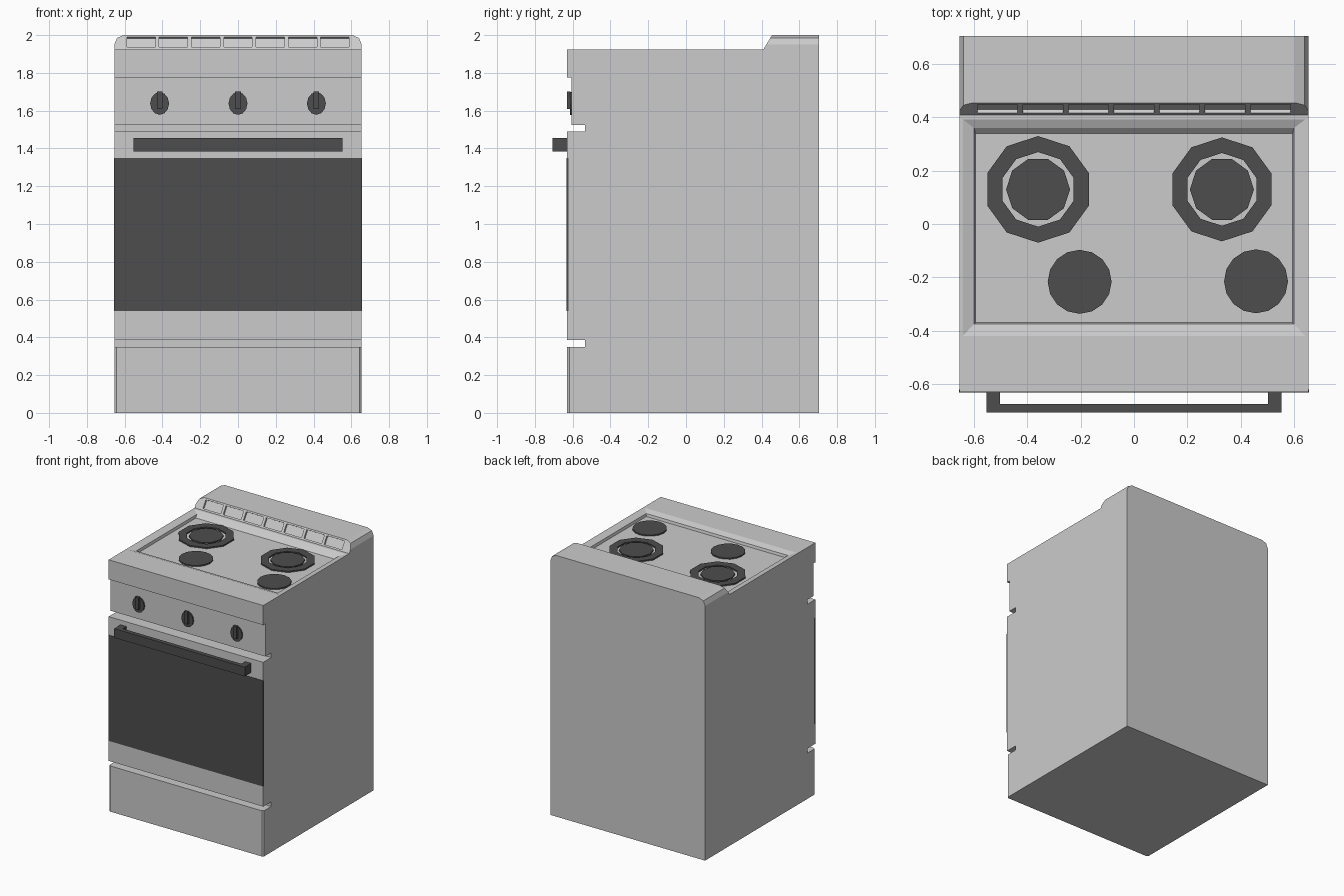
import bpy, bmesh, math
from mathutils import Matrix, Vector

if "Cube" in bpy.data.objects:
    bpy.data.objects.remove(bpy.data.objects["Cube"])

W = 0.655          # half width
FLOOR = 1.89       # recessed cooktop level

dark = bpy.data.materials.new("dark_enamel")
dark.diffuse_color = (0.075, 0.075, 0.075, 1)
dark.use_nodes = True
dark.node_tree.nodes["Principled BSDF"].inputs["Base Color"].default_value = dark.diffuse_color


def finish(name, bm, mat=None):
    bmesh.ops.recalc_face_normals(bm, faces=bm.faces)
    me = bpy.data.meshes.new(name)
    bm.to_mesh(me)
    bm.free()
    ob = bpy.data.objects.new(name, me)
    bpy.context.collection.objects.link(ob)
    if mat:
        me.materials.append(mat)
    return ob


def add_box(bm, x, y, z):
    m = Matrix.Translation([(a + b) / 2 for a, b in (x, y, z)])
    m = m @ Matrix.Diagonal([b - a for a, b in (x, y, z)] + [1])
    bmesh.ops.create_cube(bm, size=1, matrix=m)


def disc(name, x, y, r, n, height=0.01):
    bm = bmesh.new()
    m = Matrix.Translation((x, y, FLOOR + height / 2)) @ Matrix.Rotation(math.pi / 2, 4, 'Z')
    bmesh.ops.create_cone(bm, cap_ends=True, segments=n, radius1=r, radius2=r, depth=height, matrix=m)
    return finish(name, bm, dark)


def ring(name, x, y, r_out, r_in, n, height=0.01):
    bm = bmesh.new()
    loops = []
    for i in range(n):
        a = math.pi / 2 + i * math.tau / n
        loops.append([bm.verts.new((x + r * math.cos(a), y + r * math.sin(a), z))
                      for r, z in ((r_out, FLOOR - 0.002), (r_out, FLOOR + height),
                                   (r_in, FLOOR + height), (r_in, FLOOR - 0.002))])
    for i in range(n):
        p, q = loops[i], loops[(i + 1) % n]
        for k in range(4):
            bm.faces.new((p[k], p[(k + 1) % 4], q[(k + 1) % 4], q[k]))
    return finish(name, bm, dark)


# Body: side profile (y, z) with the two front gaps and the backsplash, extruded across x
profile = [(-.63, 0), (-.63, .35), (-.535, .35), (-.535, .385), (-.63, .385), (-.63, 1.49),
           (-.535, 1.49), (-.535, 1.525), (-.605, 1.525), (-.605, 1.775), (-.63, 1.775),
           (-.63, 1.925), (.41, 1.925), (.455, 2), (.705, 2), (.705, 0)]
bm = bmesh.new()
face = bm.faces.new([bm.verts.new((-W, y, z)) for y, z in profile])
ext = bmesh.ops.extrude_face_region(bm, geom=[face])
bmesh.ops.translate(bm, vec=(2 * W, 0, 0), verts=[v for v in ext['geom'] if isinstance(v, bmesh.types.BMVert)])
bmesh.ops.recalc_face_normals(bm, faces=bm.faces)


def side_edges(test):
    return [e for e in bm.edges if e.verts[0].co.x * e.verts[1].co.x > 0 and all(test(v.co) for v in e.verts)]


# Rounded backsplash corners and eased drawer corners
bmesh.ops.bevel(bm, geom=side_edges(lambda c: c.z > 1.99), offset=.05, segments=2, profile=.5, affect='EDGES')
bmesh.ops.bevel(bm, geom=side_edges(lambda c: c.y < -.62 and c.z < .36), offset=.012, segments=1,
                profile=.5, affect='EDGES')
body = finish("stove_body", bm)

# Cutter for the cooktop recess: stacked rectangles (half width, front y, back y, z)
bm = bmesh.new()
rows = []
for hx, y0, y1, z in ((.595, -.37, .34, FLOOR), (.6, -.375, .36, 1.91), (.642, -.42, .392, 1.925),
                      (.642, -.42, .392, 1.96)):
    rows.append([bm.verts.new(p) for p in ((-hx, y0, z), (hx, y0, z), (hx, y1, z), (-hx, y1, z))])
for a, b in zip(rows, rows[1:]):
    for k in range(4):
        bm.faces.new((a[k], a[(k + 1) % 4], b[(k + 1) % 4], b[k]))
bm.faces.new(rows[0])
bm.faces.new(rows[-1])
recess = finish("recess_cutter", bm)

# Cutter for the seven vent pockets on the sloped backsplash face
bm = bmesh.new()
slope = Matrix.Rotation(-math.atan2(.045, .075), 4, 'X')
for i in range(7):
    m = Matrix.Translation(((i - 3) * .171, .4325, 1.963)) @ slope @ Matrix.Diagonal((.15, .03, .063, 1))
    bmesh.ops.create_cube(bm, size=1, matrix=m)
vents = finish("vent_cutter", bm)

for cutter in (recess, vents):
    cutter.hide_render = True
    mod = body.modifiers.new("cut", 'BOOLEAN')
    mod.operation, mod.solver, mod.object = 'DIFFERENCE', 'EXACT', cutter
    bpy.context.view_layer.objects.active = body
    bpy.ops.object.modifier_apply(modifier=mod.name)
    bpy.data.objects.remove(cutter)

# Burners: two ringed plates at the back, two small plates at the front
for side, x, r in (("left", -.36, .2), ("right", .33, .195)):
    ring(f"{side}_burner_ring", x, .13, r, r * .7, 10)
    disc(f"{side}_burner_plate", x, .13, .12, 10)
disc("left_small_burner", -.204, -.217, .12, 16)
disc("right_small_burner", .458, -.215, .12, 16)

# Oven glass wrapping slightly around the door front
bm = bmesh.new()
add_box(bm, (-W - .001, W + .001), (-.633, -.622), (.54, 1.35))
finish("oven_glass", bm, dark)

# Door handle: bar with two standoffs
bm = bmesh.new()
add_box(bm, (-.553, .553), (-.708, -.675), (1.385, 1.455))
for s in (-1, 1):
    add_box(bm, sorted((s * .503, s * .553)), (-.675, -.628), (1.385, 1.455))
finish("door_handle", bm, dark)

# Control knobs: faceted oval base with a grip bar
for label, x in (("left", -.415), ("middle", 0), ("right", .415)):
    bm = bmesh.new()
    m = Matrix.Translation((x, -.608, 1.638)) @ Matrix.Diagonal((.05, 1, .06, 1)) @ Matrix.Rotation(math.pi / 2, 4, 'X')
    bmesh.ops.create_cone(bm, cap_ends=True, segments=12, radius1=1, radius2=1, depth=.014, matrix=m)
    add_box(bm, (x - .015, x + .015), (-.63, -.612), (1.608, 1.702))
    finish(f"{label}_knob", bm, dark)
